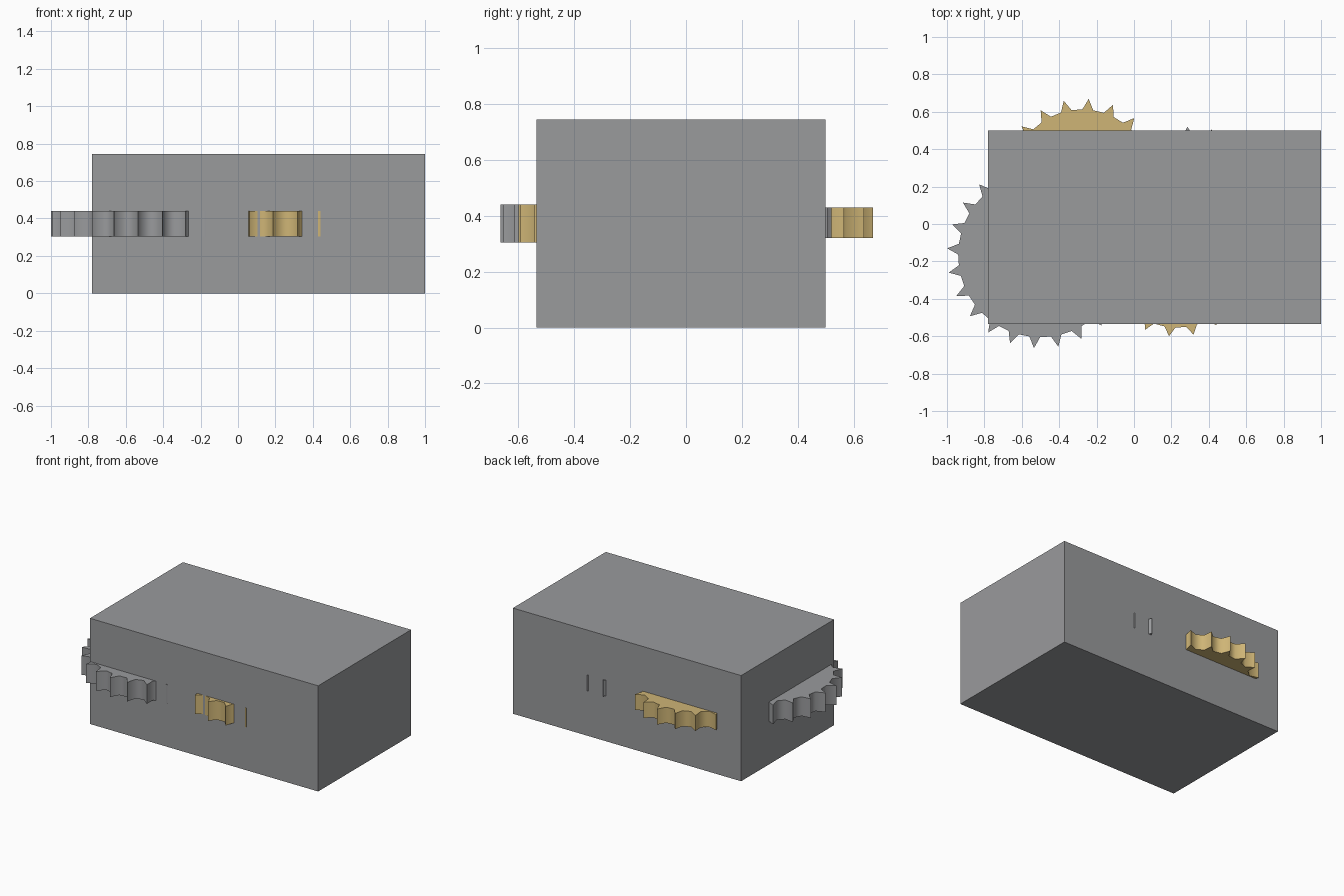
import bpy
import bmesh
from math import cos, sin, pi, radians

cube = bpy.data.objects.get("Cube")
if cube:
    bpy.data.objects.remove(cube, do_unlink=True)


def make_material(name, rgb):
    mat = bpy.data.materials.new(name)
    mat.use_nodes = True
    color = (*rgb, 1.0)
    mat.diffuse_color = color
    mat.node_tree.nodes["Principled BSDF"].inputs["Base Color"].default_value = color
    return mat


steel = make_material("steel grey", (0.32, 0.325, 0.335))
brass = make_material("brass", (0.62, 0.46, 0.18))


def add_object(name, bm, mat):
    bmesh.ops.recalc_face_normals(bm, faces=bm.faces)
    mesh = bpy.data.meshes.new(name)
    bm.to_mesh(mesh)
    bm.free()
    mesh.materials.append(mat)
    obj = bpy.data.objects.new(name, mesh)
    bpy.context.collection.objects.link(obj)
    return obj


def add_gear(name, mat, center, tip, root, teeth, phase, z_low, z_high):
    """Flat gear with pointed teeth; phase is the angle of one tooth tip."""
    bm = bmesh.new()
    pitch = 2 * pi / teeth
    ring = []
    for i in range(teeth):
        angle = radians(phase) + i * pitch
        for radius, offset in ((root, -pitch / 4), (tip, 0), (root, pitch / 4)):
            a = angle + offset
            ring.append(bm.verts.new((center[0] + radius * cos(a),
                                      center[1] + radius * sin(a), z_low)))
    face = bm.faces.new(ring)
    up = bmesh.ops.extrude_face_region(bm, geom=[face])["geom"]
    bmesh.ops.translate(bm, vec=(0, 0, z_high - z_low),
                        verts=[v for v in up if isinstance(v, bmesh.types.BMVert)])
    obj = add_object(name, bm, mat)
    # Soft valleys between teeth, sharp tips and rims
    bpy.ops.object.select_all(action="DESELECT")
    obj.select_set(True)
    bpy.context.view_layer.objects.active = obj
    bpy.ops.object.shade_smooth_by_angle(angle=radians(70))


# Housing: plain block
low, high = (-0.78, -0.535, 0.0), (1.0, 0.5, 0.745)
bm = bmesh.new()
bmesh.ops.create_cube(bm, size=1)
for v in bm.verts:
    v.co = [(a + b) / 2 + c * (b - a) for a, b, c in zip(low, high, v.co)]
add_object("housing", bm, steel)

# Gears that poke out through the housing walls
add_gear("large_gear", steel, (-0.5, -0.165), 0.5, 0.44, 24, 176, 0.305, 0.44)
add_gear("back_brass_gear", brass, (-0.278, 0.243), 0.427, 0.37, 20, 49.2, 0.32, 0.43)
add_gear("front_brass_gear", brass, (0.229, -0.202), 0.4, 0.352, 19, 264, 0.305, 0.44)
add_gear("back_steel_gear", steel, (0.31, 0.121), 0.4, 0.35, 19, 93.6, 0.32, 0.43)
